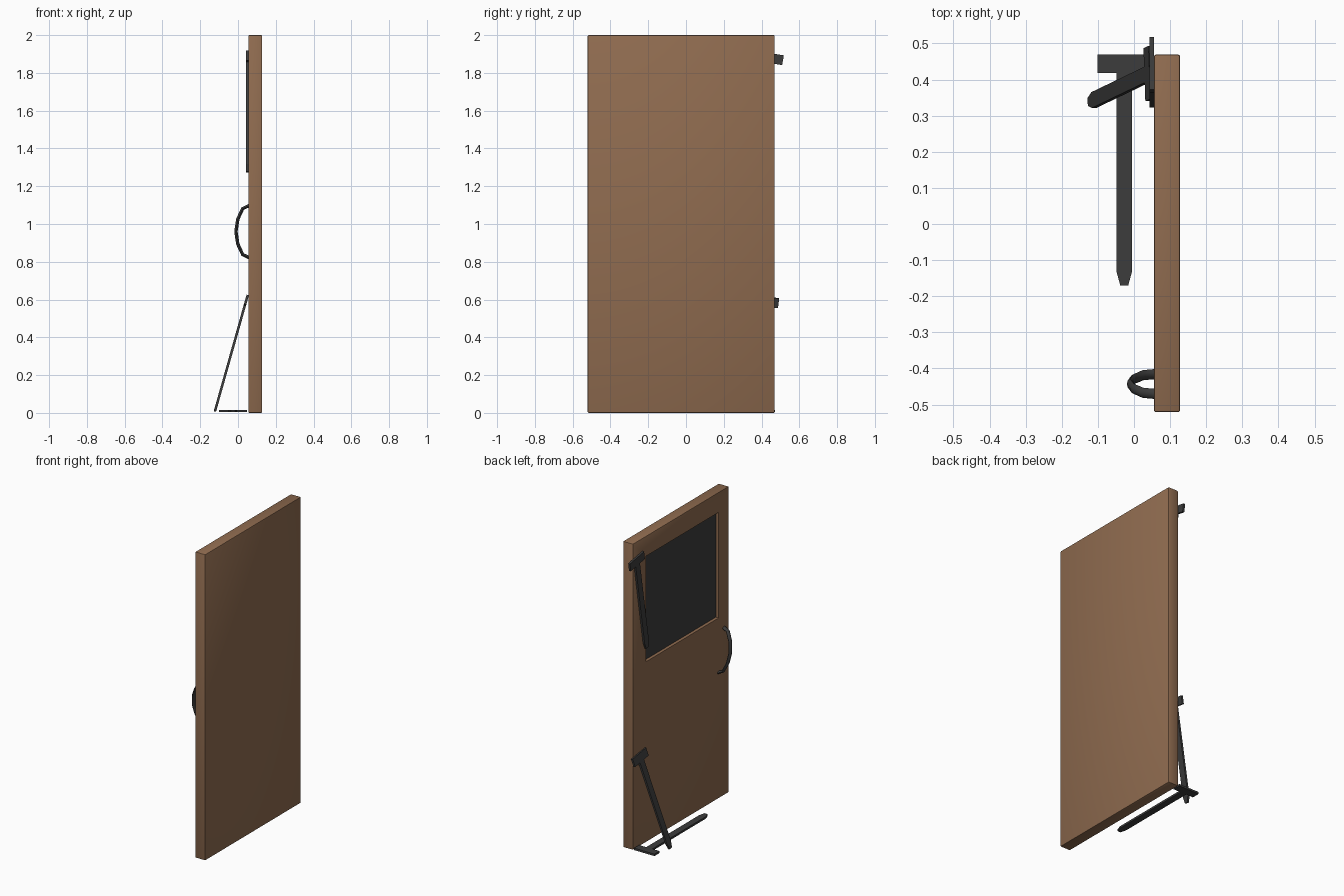
import bpy, bmesh, math
from mathutils import Vector

if "Cube" in bpy.data.objects:
    bpy.data.objects.remove(bpy.data.objects["Cube"])


def material(name, rgb):
    m = bpy.data.materials.new(name)
    m.diffuse_color = (*rgb, 1)
    m.use_nodes = True
    m.node_tree.nodes["Principled BSDF"].inputs["Base Color"].default_value = m.diffuse_color
    return m


WOOD = material("brown wood", (0.28, 0.15, 0.08))
IRON = material("dark iron", (0.045, 0.045, 0.045))


def finish(bm, name, mats):
    bmesh.ops.recalc_face_normals(bm, faces=bm.faces)
    me = bpy.data.meshes.new(name)
    bm.to_mesh(me)
    bm.free()
    for m in mats:
        me.materials.append(m)
    ob = bpy.data.objects.new(name, me)
    bpy.context.collection.objects.link(ob)
    return ob


def smooth(ob, angle):
    bpy.ops.object.select_all(action='DESELECT')
    ob.select_set(True)
    bpy.context.view_layer.objects.active = ob
    bpy.ops.object.shade_smooth_by_angle(angle=math.radians(angle))


# Door slab with softened edges
bm = bmesh.new()
bmesh.ops.create_cube(bm, size=1)
for v in bm.verts:
    v.co = Vector((0.0915 + v.co.x * 0.073, -0.026 + v.co.y * 0.99, 1 + v.co.z * 2))
bmesh.ops.bevel(bm, geom=list(bm.edges), offset=0.006, segments=2, profile=0.5, affect='EDGES')

# Recessed dark window panel on the -x side
face = max((f for f in bm.faces if f.normal.x < -0.9), key=lambda f: f.calc_area())
bmesh.ops.inset_region(bm, faces=[face], thickness=0.1)
for v in face.verts:
    v.co.y = 0.335 if v.co.y > 0 else -0.415
    v.co.z = 1.87 if v.co.z > 1 else 1.18
ext = bmesh.ops.extrude_discrete_faces(bm, faces=[face])["faces"][0]
for v in ext.verts:
    v.co.x += 0.02
ext.material_index = 1
smooth(finish(bm, "door_panel", [WOOD, IRON]), 40)


# T-shaped strap hinge: flat profile from the crossbar centre to the pointed tip
def hinge(name, top, tip, across):
    top, tip = Vector(top), Vector(tip)
    u = (tip - top).normalized()
    length = (tip - top).length
    w = Vector(across)
    w = (w - u * w.dot(u)).normalized()
    n = u.cross(w)
    half = [(0.074, 0), (0.074, 0.052), (0.022, 0.052), (0.022, length - 0.04), (0.011, length)]
    outline = half + [(-s, t) for s, t in reversed(half)]
    bm = bmesh.new()
    rings = [[bm.verts.new(top + w * s + u * t + n * d) for s, t in outline] for d in (-0.0065, 0.0065)]
    bm.faces.new(rings[0])
    bm.faces.new(rings[1])
    k = len(outline)
    for i in range(k):
        j = (i + 1) % k
        bm.faces.new((rings[0][i], rings[0][j], rings[1][j], rings[1][i]))
    finish(bm, name, [IRON])


hinge("upper_hinge", (0.049, 0.445, 1.905), (0.049, 0.337, 1.275), (0, 1, 0))
hinge("leaning_hinge", (0.049, 0.42, 0.615), (-0.122, 0.338, 0.009), (0, 1, 0))
hinge("fallen_hinge", (-0.027, 0.47, 0.01), (-0.027, -0.17, 0.01), (1, 0, 0))

# Bowed handle, slightly tilted, swept with an oval section
path = [(0.064, 1.1), (0.025, 1.082), (-0.001, 1.026), (-0.011, 0.96),
        (-0.001, 0.894), (0.025, 0.838), (0.064, 0.82)]
pts = [Vector((x, -0.443 - (z - 0.96) * 0.2, z)) for x, z in path]
bm = bmesh.new()
rings = []
for i, p in enumerate(pts):
    d = (pts[min(i + 1, 6)] - pts[max(i - 1, 0)]).normalized()
    side = (Vector((0, 1, 0)) - d * d.y).normalized()
    out = d.cross(side)
    rings.append([bm.verts.new(p + side * 0.014 * math.cos(a * math.tau / 8)
                               + out * 0.009 * math.sin(a * math.tau / 8)) for a in range(8)])
for a, b in zip(rings, rings[1:]):
    for i in range(8):
        j = (i + 1) % 8
        bm.faces.new((a[i], a[j], b[j], b[i]))
bm.faces.new(rings[0])
bm.faces.new(rings[-1])
smooth(finish(bm, "handle", [IRON]), 50)
